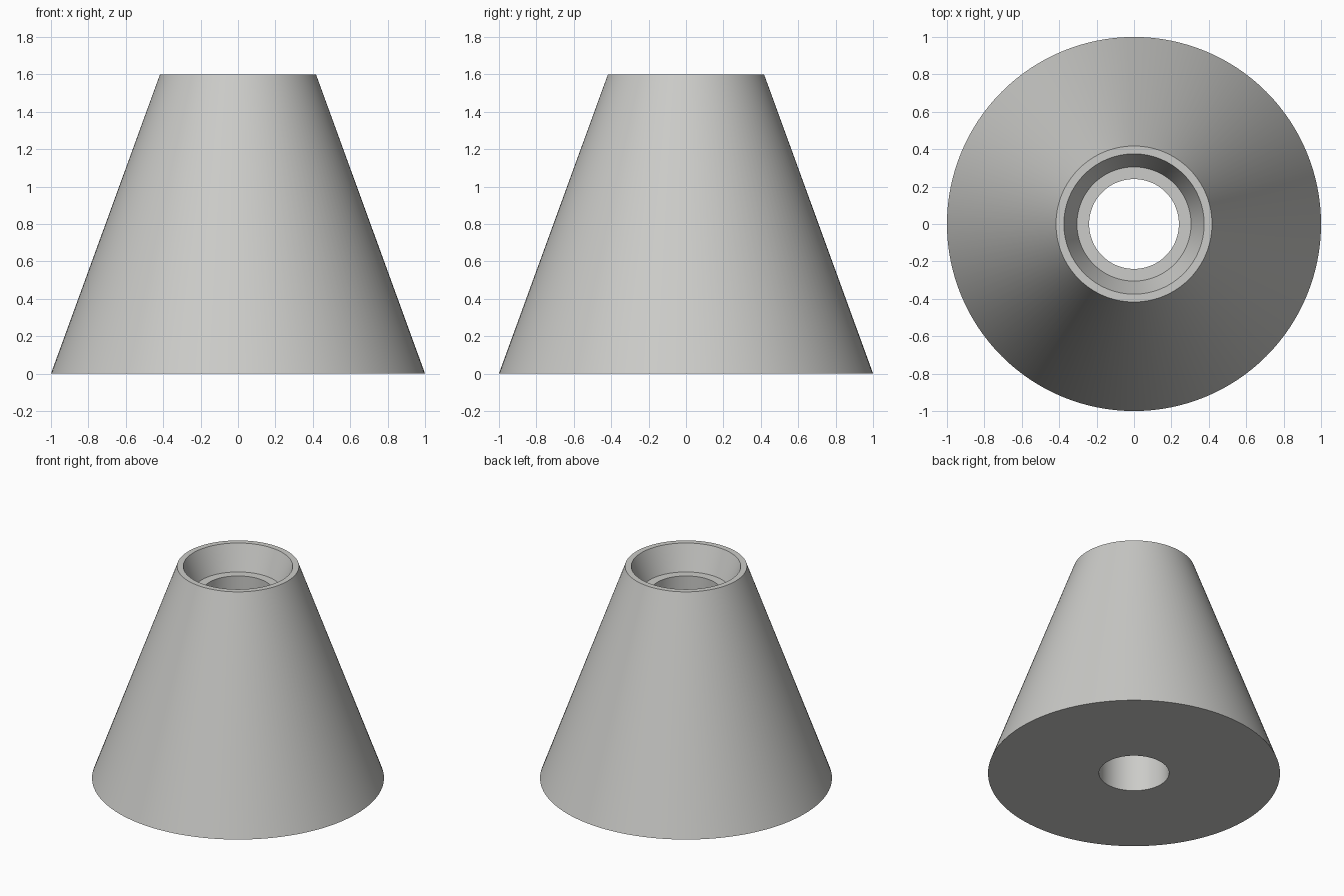
import bpy, bmesh, math

if "Cube" in bpy.data.objects:
    bpy.data.objects.remove(bpy.data.objects["Cube"])

SEGMENTS = 128

# Closed cross-section (radius, height): base, outer cone, rim, tapered recess, ledge, bore
PROFILE = [(0.24, 0.0), (1.0, 0.0), (0.417, 1.6), (0.375, 1.6), (0.305, 1.414), (0.24, 1.414)]

# Revolve the cross-section around the z axis
bm = bmesh.new()
rings = []
for r, z in PROFILE:
    rings.append([bm.verts.new((r * math.cos(2 * math.pi * i / SEGMENTS),
                                r * math.sin(2 * math.pi * i / SEGMENTS), z))
                  for i in range(SEGMENTS)])
for k, a in enumerate(rings):
    b = rings[(k + 1) % len(rings)]
    for i in range(SEGMENTS):
        j = (i + 1) % SEGMENTS
        bm.faces.new((a[i], a[j], b[j], b[i]))
bmesh.ops.recalc_face_normals(bm, faces=bm.faces)

mesh = bpy.data.meshes.new("hollow_cone")
bm.to_mesh(mesh)
bm.free()
cone = bpy.data.objects.new("hollow_cone", mesh)
bpy.context.collection.objects.link(cone)

# Single light grey finish
grey = bpy.data.materials.new("light_grey")
grey.diffuse_color = (0.60, 0.60, 0.58, 1.0)
grey.use_nodes = True
grey.node_tree.nodes["Principled BSDF"].inputs["Base Color"].default_value = grey.diffuse_color
mesh.materials.append(grey)

# Smooth walls with crisp rims
bpy.context.view_layer.objects.active = cone
cone.select_set(True)
bpy.ops.object.shade_smooth_by_angle(angle=math.radians(30))
